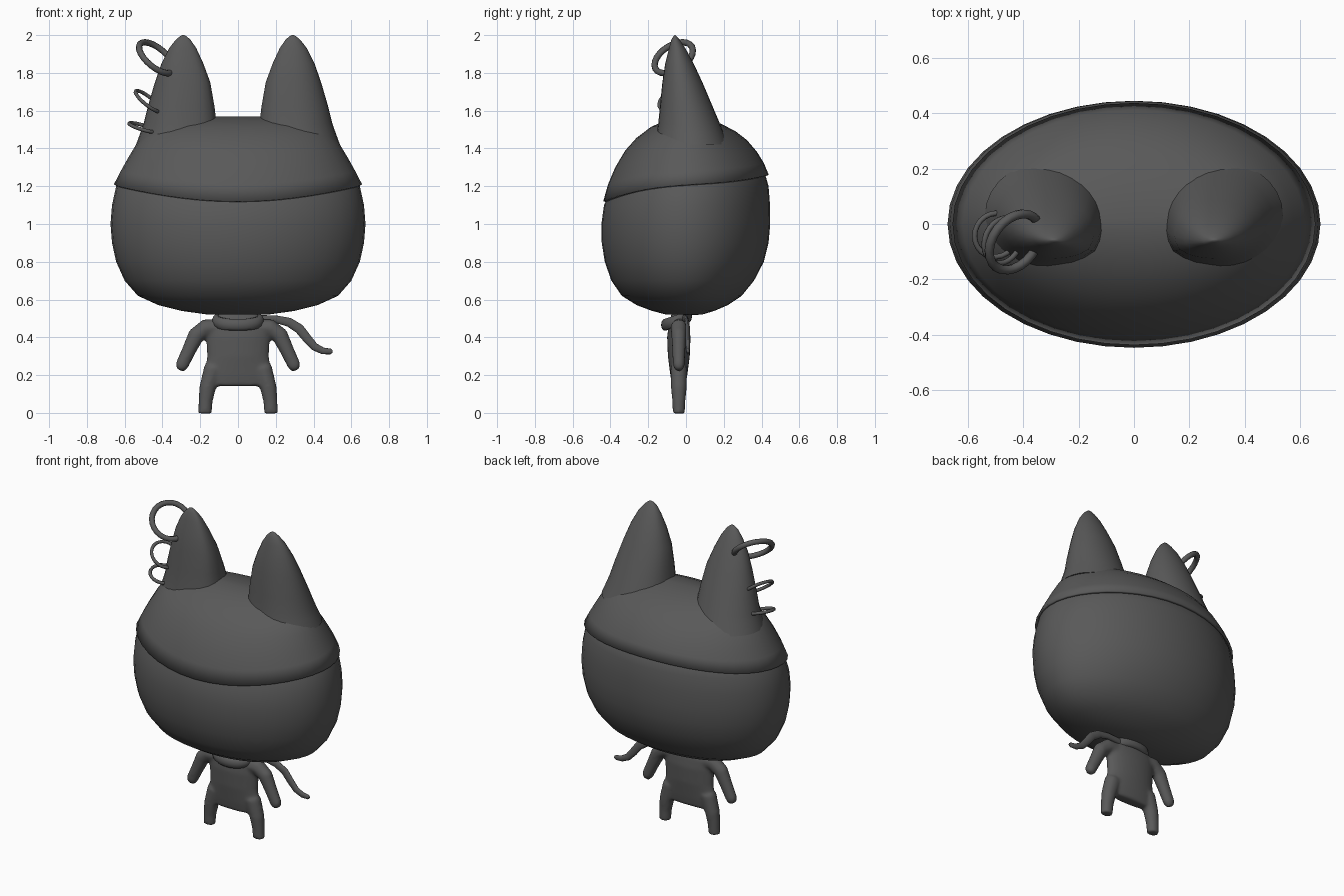
import bpy, bmesh, math
from mathutils import Vector, Matrix

if "Cube" in bpy.data.objects:
    bpy.data.objects.remove(bpy.data.objects["Cube"])

grey = bpy.data.materials.new("dark_grey")
grey.diffuse_color = (0.1, 0.1, 0.1, 1)
grey.use_nodes = True
grey.node_tree.nodes["Principled BSDF"].inputs["Base Color"].default_value = grey.diffuse_color


def finish(name, bm, angle=50):
    bmesh.ops.recalc_face_normals(bm, faces=bm.faces)
    me = bpy.data.meshes.new(name)
    bm.to_mesh(me)
    bm.free()
    ob = bpy.data.objects.new(name, me)
    bpy.context.collection.objects.link(ob)
    me.materials.append(grey)
    bpy.ops.object.select_all(action='DESELECT')
    ob.select_set(True)
    bpy.context.view_layer.objects.active = ob
    bpy.ops.object.shade_smooth_by_angle(angle=math.radians(angle))
    return ob


def loft(bm, rings, cap_start=True, cap_end=True):
    """Bridge a list of equally sized point rings."""
    vs = [[bm.verts.new(p) for p in r] for r in rings]
    n = len(vs[0])
    for a, b in zip(vs, vs[1:]):
        for i in range(n):
            j = (i + 1) % n
            bm.faces.new((a[i], a[j], b[j], b[i]))
    if cap_start:
        bm.faces.new(vs[0])
    if cap_end:
        bm.faces.new(vs[-1])


def angles(n):
    return [2 * math.pi * i / n for i in range(n)]


def tube(bm, path, n=16):
    """Oval tube along points (x, y, z, width, depth) lying roughly in the xz plane."""
    pts = [Vector(p[:3]) for p in path]
    rings = []
    for i, (_, _, _, w, d) in enumerate(path):
        t = pts[min(i + 1, len(pts) - 1)] - pts[max(i - 1, 0)]
        side = Vector((t.z, 0, -t.x)).normalized()
        rings.append([pts[i] + side * w * math.cos(a) + Vector((0, d * math.sin(a), 0))
                      for a in angles(n)])
    loft(bm, rings)


# Head: oval rings (height, half width, front depth, back depth)
profile = [(.517, .06, .04, .04), (.522, .17, .11, .09), (.54, .3, .18, .15), (.57, .42, .26, .22),
           (.62, .53, .34, .295), (.70, .6, .395, .36), (.80, .645, .43, .412),
           (.90, .667, .446, .437), (1.0, .675, .448, .446), (1.1, .667, .434, .445),
           (1.2, .645, .39, .437), (1.26, .61, .35, .42), (1.35, .52, .28, .35), (1.42, .3, .15, .18)]
bm = bmesh.new()
loft(bm, [[(rx * math.cos(a), (rb if math.sin(a) > 0 else rf) * math.sin(a), z)
           for a in angles(40)] for z, rx, rf, rb in profile])
finish("head", bm)


# Hood: rings rising from a wavy rim to a ridge between the ears
def rim(s):
    return 1.21 + .03 * s - .02 * s * s + .04 * s ** 3


hood = [(0, .657, .438), (.2, .62, .413), (.4, .58, .375), (.6, .537, .322), (.75, .495, .262),
        (.88, .43, .185), (.96, .33, .105), (1, .2, .03)]
bm = bmesh.new()
loft(bm, [[(rx * math.cos(a), ry * math.sin(a),
            rim(math.sin(a)) * (1 - t) + 1.568 * t) for a in angles(40)]
          for t, rx, ry in hood], cap_start=False)
ob = finish("hood", bm)
mod = ob.modifiers.new("thickness", 'SOLIDIFY')
mod.thickness = .014
mod.offset = -1

# Ears: (height, inner x, outer x, front y, back y), creased on the inner front
ear = [(1.42, .10, .54, -.165, .225), (1.48, .108, .518, -.155, .2), (1.53, .118, .50, -.147, .18),
       (1.62, .128, .478, -.138, .142), (1.75, .15, .44, -.125, .087), (1.85, .186, .405, -.11, .04),
       (1.93, .222, .365, -.09, -.003), (1.975, .252, .33, -.078, -.033), (1.995, .274, .306, -.066, -.05),
       (2.0, .285, .295, -.06, -.056)]
for side, label in ((1, "left_ear"), (-1, "right_ear")):
    bm = bmesh.new()
    rings = []
    for z, xi, xo, yf, yb in ear:
        ring = []
        for a in angles(28):
            k = 1 + .13 * max(0, 1 - abs(a - math.radians(218)) / .7)
            ring.append((side * ((xi + xo) / 2 + k * (xo - xi) / 2 * math.cos(a)),
                         (yf + yb) / 2 + k * (yb - yf) / 2 * math.sin(a), z))
        rings.append(ring)
    loft(bm, rings)
    finish(label, bm)


# Earrings: tilted hoops
def hoop(name, centre, normal, radius, r):
    m = Matrix.Translation(centre) @ Vector(normal).to_track_quat('Z', 'Y').to_matrix().to_4x4()
    bm = bmesh.new()
    rings = [[m @ Vector(((radius + r * math.cos(b)) * math.cos(a),
                          (radius + r * math.cos(b)) * math.sin(a), r * math.sin(b)))
              for b in angles(8)] for a in angles(24)]
    loft(bm, rings + [rings[0]], False, False)
    bmesh.ops.remove_doubles(bm, verts=bm.verts, dist=1e-5)
    finish(name, bm)


hoop("large_hoop", (-.432, -.065, 1.88), (.58, -.44, .69), .113, .017)
hoop("middle_hoop", (-.475, -.06, 1.65), (.6, -.25, .75), .085, .01)
hoop("lower_hoop", (-.5, -.04, 1.51), (.28, -.15, .95), .08, .01)

# Body: torso, arms and legs merged into one soft shape
Y = -.038
bm = bmesh.new()
tube(bm, [(0, Y, z, w, d) for z, w, d in
          ((.142, .17, .035), (.2, .18, .045), (.3, .164, .058), (.4, .17, .062),
           (.46, .175, .055), (.5, .13, .045), (.54, .08, .035))], 32)
for s in (1, -1):
    tube(bm, [(s * .175, Y, -.004, .036, .032), (s * .172, Y, .06, .038, .035),
              (s * .162, Y, .13, .044, .042), (s * .13, Y, .24, .05, .045)])
    tube(bm, [(s * .1, Y, .45, .045, .042), (s * .17, Y, .45, .048, .044),
              (s * .222, Y, .41, .045, .04), (s * .26, Y, .33, .038, .035),
              (s * .298, Y, .25, .035, .031), (s * .308, Y, .226, .022, .02)])
body = finish("body", bm)
mod = body.modifiers.new("merge", 'REMESH')
mod.mode = 'VOXEL'
mod.voxel_size = .01
mod.use_smooth_shade = True
mod = body.modifiers.new("soften", 'SMOOTH')
mod.iterations = 6

# Scarf: drooping collar and a wavy tail
bm = bmesh.new()
rings = []
for a in angles(32):
    c, s = math.cos(a), math.sin(a)
    rings.append([((.115 + .022 * math.cos(b)) * c, -.05 + (.062 + .02 * math.cos(b)) * s,
                   .488 + .022 * s + .032 * math.sin(b)) for b in angles(10)])
loft(bm, rings + [rings[0]], False, False)
bmesh.ops.remove_doubles(bm, verts=bm.verts, dist=1e-5)
finish("scarf_collar", bm)
bm = bmesh.new()
tube(bm, [(.1, -.01, .498, .02, .012), (.2, 0, .496, .02, .012), (.27, .005, .48, .024, .012),
          (.325, .01, .445, .026, .012), (.365, .01, .395, .024, .012), (.405, .01, .35, .021, .012),
          (.45, .01, .328, .018, .011), (.49, .01, .325, .015, .01), (.5, .01, .326, .007, .006)], 12)
finish("scarf_tail", bm)
